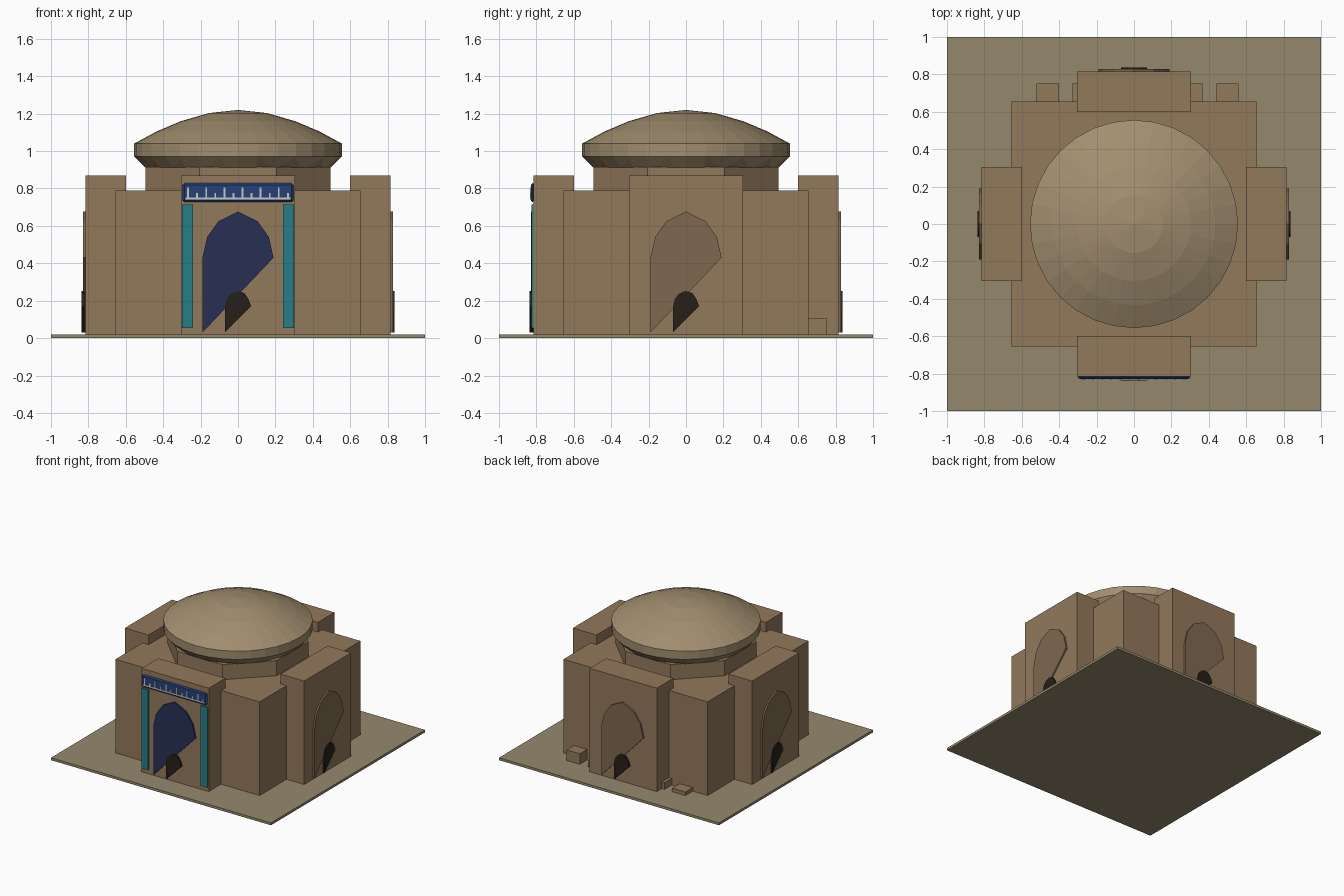
import bpy, bmesh
from math import pi, cos, sin
from mathutils import Matrix

if "Cube" in bpy.data.objects:
    bpy.data.objects.remove(bpy.data.objects["Cube"])


def material(name, r, g, b):
    m = bpy.data.materials.new(name)
    m.diffuse_color = (r, g, b, 1)
    m.use_nodes = True
    m.node_tree.nodes["Principled BSDF"].inputs["Base Color"].default_value = m.diffuse_color
    return m


BRICK = material("brick", 0.29, 0.19, 0.105)
NICHE = material("niche_brick", 0.21, 0.14, 0.08)
DOME = material("dome_plaster", 0.36, 0.27, 0.16)
SAND = material("sand", 0.30, 0.25, 0.155)
NAVY = material("navy_tile", 0.02, 0.03, 0.09)
BLUE = material("blue_tile", 0.02, 0.05, 0.19)
TEAL = material("teal_tile", 0.02, 0.21, 0.24)
WHITE = material("pale_tile", 0.6, 0.6, 0.55)
DARK = material("dark_opening", 0.02, 0.014, 0.01)


def finish(name, bm, mat, turn=0):
    bmesh.ops.transform(bm, matrix=Matrix.Rotation(turn, 4, 'Z'), verts=bm.verts)
    bmesh.ops.recalc_face_normals(bm, faces=bm.faces)
    me = bpy.data.meshes.new(name)
    bm.to_mesh(me)
    bm.free()
    me.materials.append(mat)
    ob = bpy.data.objects.new(name, me)
    bpy.context.collection.objects.link(ob)
    return ob


def box(name, x, y, z, mat, turn=0):
    bm = bmesh.new()
    bmesh.ops.create_cube(bm, size=1)
    for v in bm.verts:
        v.co = [lo + (c + 0.5) * (hi - lo) for c, (lo, hi) in zip(v.co, (x, y, z))]
    return finish(name, bm, mat, turn)


def lathe(name, profile, sides, mat, offset=0):
    # stacked rings of (radius, z); a zero radius closes to a point
    bm = bmesh.new()
    rings = []
    for r, z in profile:
        n = sides if r else 1
        rings.append([bm.verts.new((r * cos(offset + 2 * pi * i / sides),
                                    r * sin(offset + 2 * pi * i / sides), z)) for i in range(n)])
    for a, b in zip(rings, rings[1:]):
        for i in range(sides):
            j = (i + 1) % sides
            bm.faces.new([a[i], a[j], b[0]] if len(b) == 1 else [a[i], a[j], b[j], b[i]])
    for ring in (rings[0], rings[-1]):
        if len(ring) > 1:
            bm.faces.new(ring)
    return finish(name, bm, mat)


def panel(name, outline, y0, y1, mat, turn):
    # (x, z) outline extruded outwards from y0 to y1
    bm = bmesh.new()
    face = bm.faces.new([bm.verts.new((x, y0, z)) for x, z in outline])
    new = bmesh.ops.extrude_face_region(bm, geom=[face])["geom"]
    bmesh.ops.translate(bm, vec=(0, y1 - y0, 0),
                        verts=[v for v in new if isinstance(v, bmesh.types.BMVert)])
    return finish(name, bm, mat, turn)


# Base slab and main block
box("ground_slab", (-1, 1), (-1, 1), (0, 0.02), SAND)
box("main_block", (-0.655, 0.655), (-0.655, 0.655), (0.02, 0.79), BRICK)

# Drum, flaring collar and shallow dome
lathe("octagonal_drum", [(0.536, 0.79), (0.536, 0.915)], 8, BRICK, pi / 8)
lathe("drum_collar", [(0.505, 0.912), (0.555, 0.972)], 16, BRICK, pi / 16)
lathe("dome", [(0.5, 0.915), (0.556, 0.972), (0.556, 1.04), (0.435, 1.105),
               (0.305, 1.16), (0.155, 1.203), (0, 1.22)], 32, DOME)

# Portals with lopsided arch and doorway, turned to all four sides
ARCH = [(-0.19, 0.03), (-0.19, 0.43), (-0.165, 0.54), (-0.105, 0.625), (0, 0.677),
        (0.105, 0.625), (0.165, 0.54), (0.19, 0.43)]
DOOR = [(-0.07, 0.03), (-0.07, 0.17), (-0.06, 0.21), (-0.035, 0.24), (0, 0.252),
        (0.035, 0.24), (0.055, 0.21), (0.07, 0.17)]
for i, side in enumerate(("front", "right", "back", "left")):
    turn = i * pi / 2
    box(side + "_portal", (-0.305, 0.305), (-0.815, -0.6), (0.02, 0.87), BRICK, turn)
    panel(side + "_arch", ARCH, -0.81, -0.828, NICHE if i else NAVY, turn)
    panel(side + "_doorway", DOOR, -0.82, -0.836, DARK, turn)

# Front tilework: teal side strips, blue frieze and pale pattern
for side, s in (("left", -1), ("right", 1)):
    box(side + "_tile_strip", sorted((s * 0.24, s * 0.30)), (-0.827, -0.81), (0.055, 0.715), TEAL)
frieze = box("frieze", (-0.296, 0.296), (-0.83, -0.81), (0.727, 0.828), BLUE)
bev = frieze.modifiers.new("bevel", 'BEVEL')
bev.width = 0.009
bev.segments = 1
box("frieze_line", (-0.28, 0.28), (-0.833, -0.825), (0.742, 0.752), WHITE)
for i in range(12):
    x = -0.267 + i * 0.0485
    top = 0.775 if i % 2 else 0.805
    box("frieze_stroke", (x - 0.005, x + 0.005), (-0.833, -0.825), (0.75, top), WHITE)

# Ruined wall stubs behind the building
for x0, x1, top in ((-0.52, -0.40, 0.05), (-0.33, -0.21, 0.075),
                    (0.24, 0.365, 0.06), (0.44, 0.56, 0.107)):
    box("wall_stub", (x0, x1), (0.65, 0.75), (0.02, top), SAND if top < 0 else BRICK)
